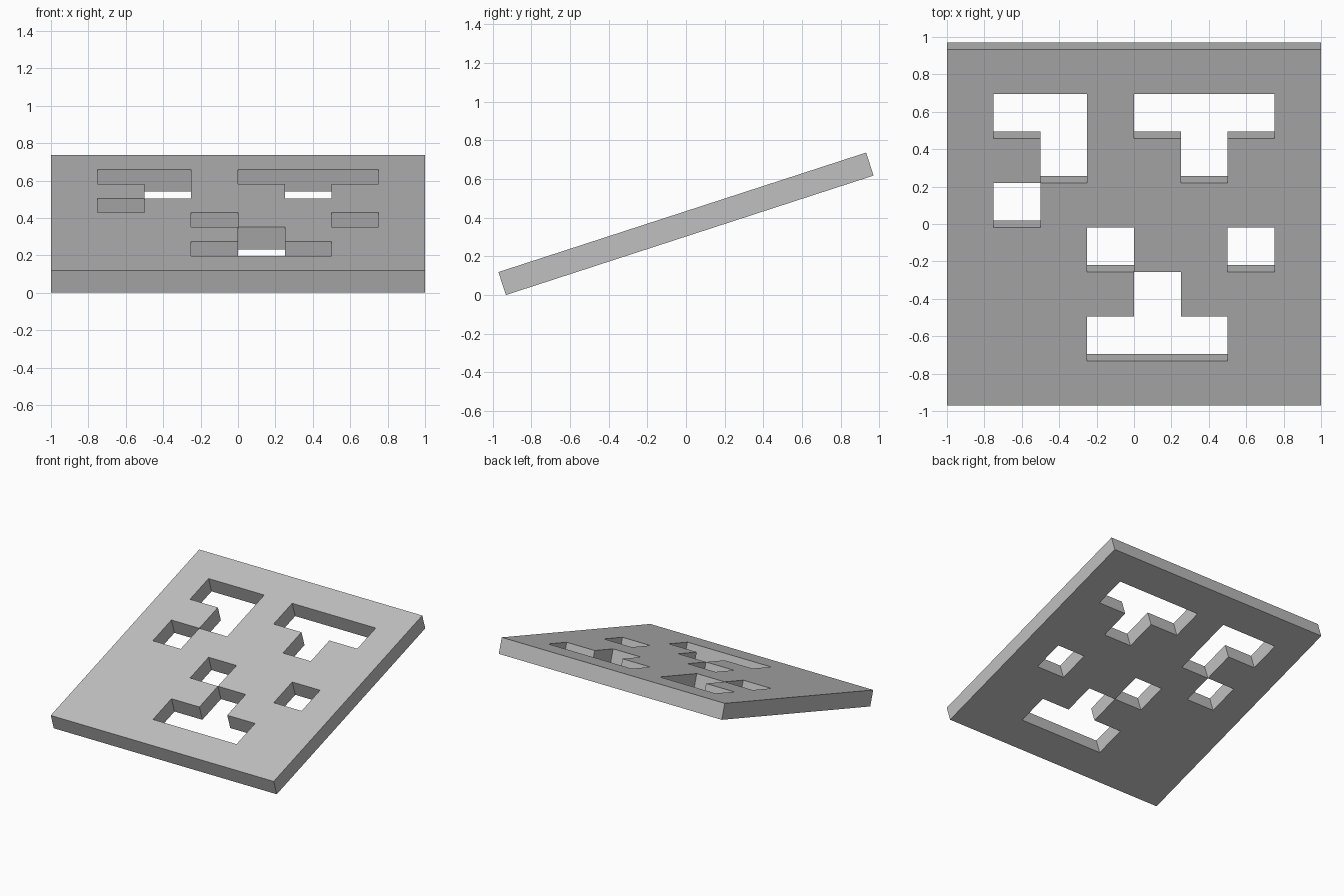
import bpy, bmesh, math
from mathutils import Matrix, Vector

cube = bpy.data.objects.get("Cube")
if cube:
    bpy.data.objects.remove(cube, do_unlink=True)

CELL, THICK, TILT = 0.25, 0.125, math.radians(18)

# Hole pattern, back row first: "#" is solid, "." is open
PATTERN = [
    "########",
    "#..#...#",
    "##.##.##",
    "#.######",
    "###.##.#",
    "####.###",
    "###...##",
    "########",
]

# Plain grey material
grey = bpy.data.materials.new("plain grey")
grey.use_nodes = True
colour = (0.53, 0.53, 0.53, 1)
grey.diffuse_color = colour
grey.node_tree.nodes["Principled BSDF"].inputs["Base Color"].default_value = colour

# Flat sheet of cells with the open ones removed
bm = bmesh.new()
bmesh.ops.create_grid(bm, x_segments=8, y_segments=8, size=4 * CELL)


def is_open(face):
    c = face.calc_center_median()
    col, row = math.floor(c.x / CELL) + 4, 3 - math.floor(c.y / CELL)
    return PATTERN[row][col] == "."


bmesh.ops.delete(bm, geom=[f for f in bm.faces if is_open(f)], context='FACES')

# Thicken the sheet into a plate, then merge its coplanar cells
top = bmesh.ops.extrude_face_region(bm, geom=bm.faces[:], use_keep_orig=True)["geom"]
bmesh.ops.translate(bm, vec=Vector((0, 0, THICK)),
                    verts=[v for v in top if isinstance(v, bmesh.types.BMVert)])
bmesh.ops.recalc_face_normals(bm, faces=bm.faces)

# Tilt the plate up towards the back and rest its front edge on the ground
bmesh.ops.transform(bm, matrix=Matrix.Rotation(TILT, 4, 'X'), verts=bm.verts)
ys = [v.co.y for v in bm.verts]
low = min(v.co.z for v in bm.verts)
bmesh.ops.translate(bm, vec=Vector((0, -(min(ys) + max(ys)) / 2, -low)), verts=bm.verts)

mesh = bpy.data.meshes.new("tilted_panel")
bm.to_mesh(mesh)
bm.free()
mesh.materials.append(grey)
panel = bpy.data.objects.new("tilted_panel", mesh)
bpy.context.collection.objects.link(panel)
